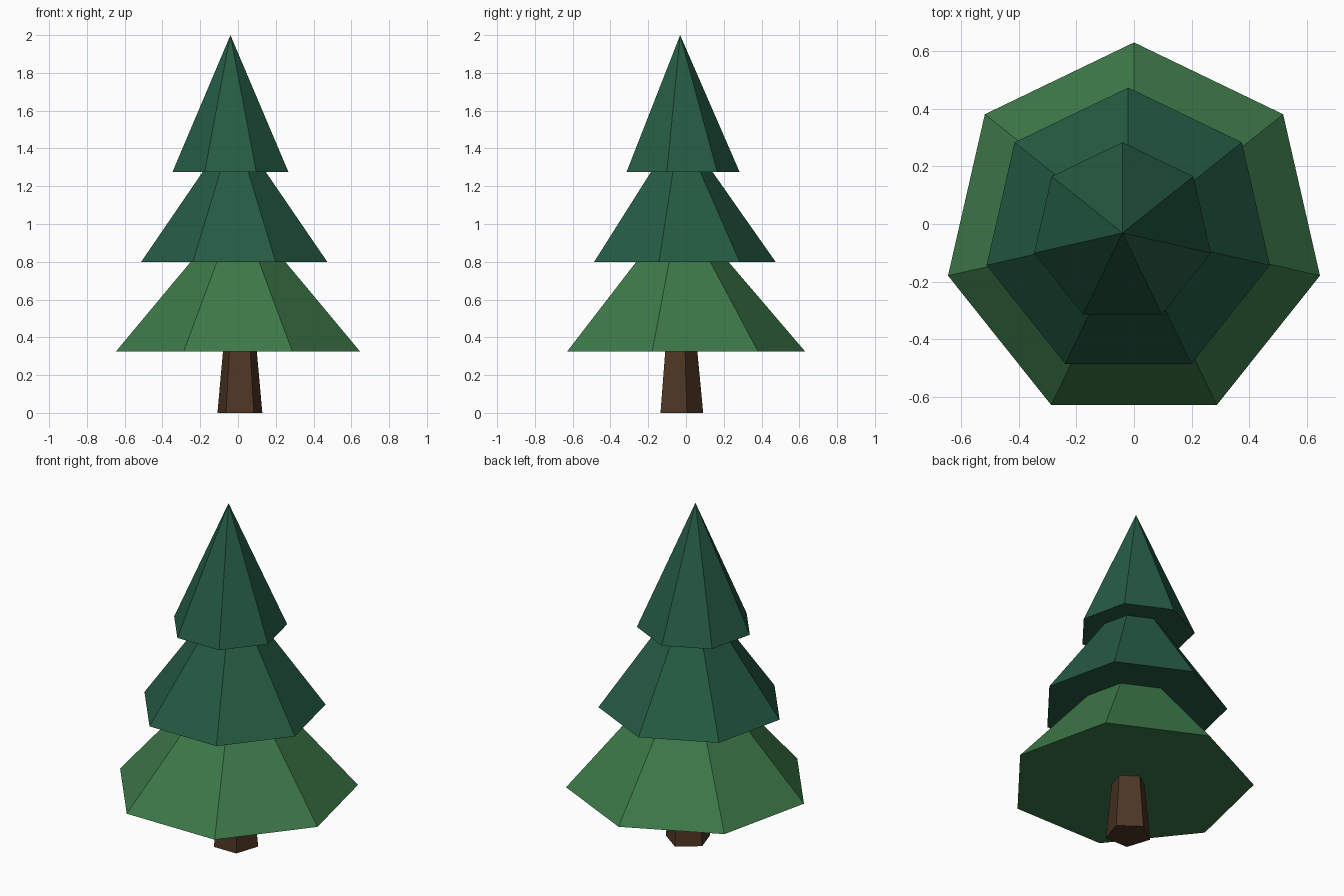
import bpy, bmesh
from math import pi
from mathutils import Matrix

cube = bpy.data.objects.get("Cube")
if cube:
    bpy.data.objects.remove(cube, do_unlink=True)


def material(name, rgb):
    mat = bpy.data.materials.new(name)
    mat.use_nodes = True
    mat.diffuse_color = (*rgb, 1)
    mat.node_tree.nodes["Principled BSDF"].inputs["Base Color"].default_value = (*rgb, 1)
    return mat


def cone(name, sides, r_bottom, r_top, z_bottom, z_top, x, y, mat):
    """Flat-shaded upright cone with one corner pointing to the back."""
    bm = bmesh.new()
    bmesh.ops.create_cone(bm, cap_ends=True, segments=sides, radius1=r_bottom,
                          radius2=r_top, depth=z_top - z_bottom)
    # Turn the first corner to +y, whatever its starting direction
    corner = min((v for v in bm.verts if v.co.z < 0), key=lambda v: v.index)
    turn = corner.co.xy.angle_signed((0, 1))
    bmesh.ops.rotate(bm, verts=bm.verts, matrix=Matrix.Rotation(-turn, 3, "Z"))
    bmesh.ops.remove_doubles(bm, verts=bm.verts, dist=0.0001)
    mesh = bpy.data.meshes.new(name)
    bm.to_mesh(mesh)
    bm.free()
    mesh.materials.append(mat)
    obj = bpy.data.objects.new(name, mesh)
    obj.location = (x, y, (z_bottom + z_top) / 2)
    bpy.context.collection.objects.link(obj)


bark = material("brown bark", (0.075, 0.037, 0.018))
light = material("light green needles", (0.046, 0.19, 0.066))
dark = material("dark green needles", (0.018, 0.105, 0.056))

# Five-sided tapering trunk
cone("trunk", 5, 0.125, 0.087, 0, 0.4, 0.01, -0.034, bark)

# Three seven-sided tiers of foliage
cone("lower_foliage", 7, 0.663, 0, 0.325, 1.1, 0, -0.032, light)
cone("middle_foliage", 7, 0.505, 0, 0.8, 1.52, -0.02, -0.031, dark)
cone("upper_foliage", 7, 0.315, 0, 1.275, 2, -0.04, -0.031, dark)
